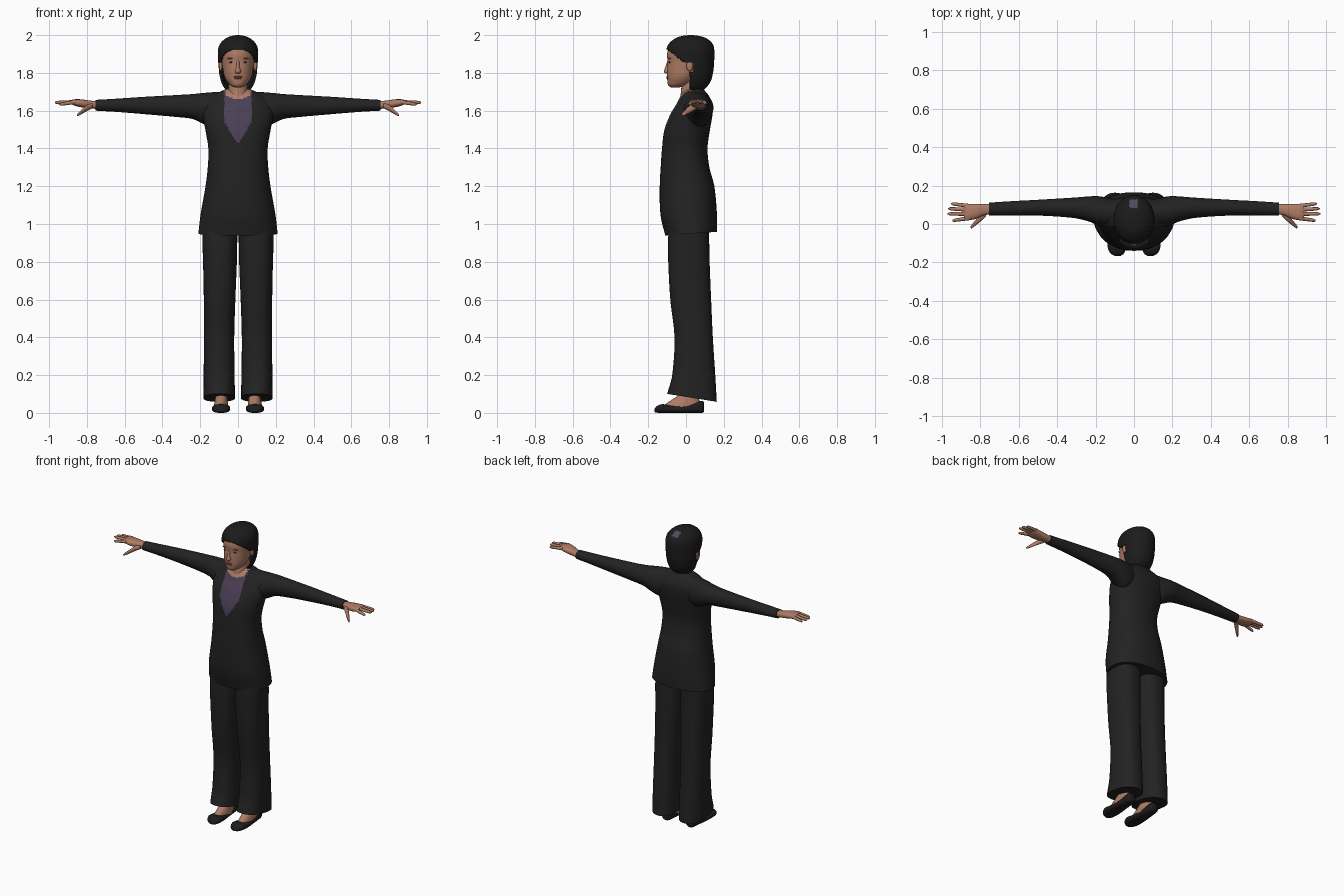
import bpy, bmesh, math
from mathutils import Vector

cube = bpy.data.objects.get("Cube")
if cube:
    bpy.data.objects.remove(cube, do_unlink=True)


def material(name, r, g, b):
    m = bpy.data.materials.new(name)
    m.use_nodes = True
    m.diffuse_color = (r, g, b, 1)
    node = next(n for n in m.node_tree.nodes if n.type == 'BSDF_PRINCIPLED')
    node.inputs["Base Color"].default_value = (r, g, b, 1)
    node.inputs["Roughness"].default_value = 0.8
    return m


CLOTH = material("black cloth", .016, .016, .016)
HAIR = material("black hair", .011, .011, .011)
SHOE = material("black leather", .012, .012, .013)
SKIN = material("skin", .42, .20, .13)
BLOUSE = material("purple blouse", .07, .05, .09)
SHEEN = material("hair sheen", .08, .07, .11)
LIPS = material("lips", .30, .10, .08)
DARK = material("eye brown", .06, .03, .02)
BROW = material("brow brown", .17, .08, .05)


def sample(keys, t):
    """Smooth interpolation of section rows (t, a0, a1, b0, b1)."""
    i = max(k for k in range(len(keys) - 1) if keys[k][0] <= t or k == 0)
    p, q = keys[i], keys[i + 1]
    h = q[0] - p[0]
    u = (t - p[0]) / h

    def slope(k, c):
        lo, hi = keys[max(k - 1, 0)], keys[min(k + 1, len(keys) - 1)]
        return (hi[c] - lo[c]) / (hi[0] - lo[0])

    return [(2*u**3 - 3*u*u + 1) * p[c] + (u**3 - 2*u*u + u) * h * slope(i, c)
            + (3*u*u - 2*u**3) * q[c] + (u**3 - u*u) * h * slope(i + 1, c)
            for c in range(1, 5)]


def loft(name, axis, keys, mats, rings=24, sides=24, power=2.0, side=1,
         rule=None, warp=None, drop=None):
    """Skin rounded sections along an axis; side=-1 builds the mirrored part."""
    bm = bmesh.new()
    loops = []
    for r in range(rings + 1):
        t = keys[0][0] + (keys[-1][0] - keys[0][0]) * r / rings
        a0, a1, b0, b1 = sample(keys, t)
        loop = []
        for s in range(sides):
            ang = 2 * math.pi * s / sides
            c, d = math.cos(ang), math.sin(ang)
            a = (a0 + a1) / 2 + (a1 - a0) / 2 * math.copysign(abs(c) ** (2 / power), c)
            b = (b0 + b1) / 2 + (b1 - b0) / 2 * math.copysign(abs(d) ** (2 / power), d)
            p = Vector({'X': (t, a, b), 'Y': (a, t, b), 'Z': (a, b, t)}[axis])
            if warp:
                p.z += warp(p)
            p.x *= side
            loop.append(bm.verts.new(p))
        loops.append(loop)
    for lo, hi in zip(loops, loops[1:]):
        for s in range(sides):
            n = (s + 1) % sides
            bm.faces.new((lo[s], lo[n], hi[n], hi[s]))
    bm.faces.new(loops[0])
    bm.faces.new(loops[-1])
    bmesh.ops.recalc_face_normals(bm, faces=bm.faces)
    if drop:
        gone = [f for f in bm.faces if drop(f.calc_center_median())]
        bmesh.ops.delete(bm, geom=gone, context='FACES')
    return finish(bm, name, mats, rule)


def finish(bm, name, mats, rule=None):
    for f in bm.faces:
        f.smooth = True
        if rule:
            f.material_index = rule(f.calc_center_median())
    me = bpy.data.meshes.new(name)
    bm.to_mesh(me)
    bm.free()
    for m in mats:
        me.materials.append(m)
    me.set_sharp_from_angle(angle=math.radians(50))
    ob = bpy.data.objects.new(name, me)
    bpy.context.collection.objects.link(ob)
    return ob


def blob(name, loc, size, mat):
    bm = bmesh.new()
    bmesh.ops.create_uvsphere(bm, u_segments=16, v_segments=10, radius=1)
    for v in bm.verts:
        v.co = Vector(loc) + Vector(c * s for c, s in zip(v.co, size))
    return finish(bm, name, [mat])


def body(rows):
    """Rows of (z, half width, front, back) become symmetric sections."""
    return [(z, -w, w, f, b) for z, w, f, b in rows]


# Jacket with blouse opening and bare neckline
def jacket_rule(c):
    if c.y > .03 or c.z < 1.43:
        return 0
    if c.z > 1.66 + 5 * c.x ** 2 and abs(c.x) < .066:
        return 2
    return 1 if c.y < 0 and abs(c.x) < min(.072, (c.z - 1.43) * .6 + .006) else 0


loft("jacket", 'Z', body([
    (.95, .21, -.11, .165), (1.05, .198, -.135, .164), (1.2, .172, -.139, .15),
    (1.3, .16, -.134, .124), (1.4, .157, -.127, .114), (1.5, .173, -.114, .127),
    (1.58, .187, -.083, .14), (1.64, .178, -.048, .139), (1.68, .135, -.028, .12),
    (1.705, .085, -.008, .1), (1.715, .06, .005, .09)]),
    [CLOTH, BLOUSE, SKIN], rings=100, sides=120, power=2.2, rule=jacket_rule,
    warp=lambda p: max(0, 1.05 - p.z) * (p.y * .7 - .03))

# Neck
loft("neck", 'Z', body([(1.64, .062, -.035, .09), (1.69, .055, -.028, .095),
                        (1.73, .05, -.025, .095), (1.8, .05, -.03, .09)]), [SKIN])

# Head with face
loft("head", 'Z', body([
    (1.722, .012, -.078, -.04), (1.731, .036, -.092, .0), (1.75, .055, -.098, .04),
    (1.78, .072, -.1, .07), (1.82, .08, -.1, .1), (1.86, .086, -.097, .11),
    (1.9, .088, -.1, .12), (1.95, .075, -.083, .11), (1.98, .04, -.04, .07)]),
    [SKIN], rings=40, sides=40)
loft("nose", 'Z', body([(1.797, .008, -.108, -.09), (1.805, .016, -.117, -.085),
                        (1.83, .009, -.11, -.085), (1.865, .007, -.099, -.085)]),
     [SKIN], rings=12, sides=16)
blob("upper_lip", (0, -.097, 1.779), (.024, .0075, .005), LIPS)
blob("lower_lip", (0, -.097, 1.771), (.02, .0075, .005), LIPS)
for s, label in ((1, "left"), (-1, "right")):
    blob(label + "_eye", (s * .034, -.086, 1.856), (.014, .005, .004), DARK)
    blob(label + "_brow", (s * .036, -.087, 1.876), (.02, .006, .003), BROW)
    blob(label + "_ear", (s * .092, .02, 1.838), (.01, .018, .03), SKIN)


# Hair shell, open around the face and ears
def face_opening(c):
    if c.z > 1.925:
        return False
    if c.z > 1.855:
        return c.y < -.1 + (1.925 - c.z) * 1.3
    return c.y < (.042 if c.z > 1.8 else .02)


hair = loft("hair", 'Z', body([
    (1.7, .045, -.01, .08), (1.715, .068, -.03, .1), (1.75, .088, -.07, .128),
    (1.8, .1, -.09, .143), (1.86, .105, -.1, .149), (1.92, .106, -.104, .15),
    (1.955, .094, -.09, .14), (1.982, .066, -.058, .11), (1.995, .036, -.025, .075),
    (2.0, .008, .015, .035)]),
    [HAIR, SHEEN], rings=80, sides=96, drop=face_opening,
    rule=lambda c: int(abs(c.x + .002) < .022 and .085 < c.y < .128 and c.z > 1.945))
shell = hair.modifiers.new("thickness", 'SOLIDIFY')
shell.thickness = .014
shell.offset = -1

for s, label in ((1, "left"), (-1, "right")):
    # Sleeve
    loft(label + "_sleeve", 'X', [
        (.07, .0, .12, 1.56, 1.7), (.13, -.015, .135, 1.51, 1.698),
        (.19, -.005, .145, 1.533, 1.693), (.24, .015, .143, 1.556, 1.688),
        (.32, .032, .137, 1.566, 1.683), (.5, .044, .126, 1.582, 1.673),
        (.65, .045, .118, 1.594, 1.663), (.755, .045, .111, 1.6, 1.657)],
        [CLOTH], rings=36, sides=32, side=s)

    # Hand: palm, fingers and thumb
    loft(label + "_palm", 'X', [
        (.73, .053, .103, 1.608, 1.65), (.78, .045, .104, 1.612, 1.653),
        (.83, .025, .105, 1.618, 1.66), (.87, .02, .104, 1.628, 1.66),
        (.885, .026, .1, 1.636, 1.655)], [SKIN], side=s, power=2.4)
    for finger, y, tip, tip_y, tip_z in (
            ("little", .094, .952, .106, 1.638), ("ring", .074, .967, .08, 1.642),
            ("middle", .052, .97, .053, 1.643), ("index", .03, .945, .018, 1.633)):
        rows = []
        for u, r in ((0, .011), (.5, .0095), (.9, .008), (1, .003)):
            cy, cz = y + (tip_y - y) * u, 1.646 + (tip_z - 1.646) * u
            rows.append((.86 + (tip - .86) * u, cy - r, cy + r, cz - r, cz + r))
        loft(f"{label}_{finger}_finger", 'X', rows, [SKIN], 12, 12, side=s)
    loft(label + "_thumb", 'X', [
        (.77, .04, .075, 1.612, 1.64), (.8, .012, .05, 1.597, 1.63),
        (.83, -.012, .014, 1.58, 1.604), (.848, -.024, -.008, 1.572, 1.586),
        (.852, -.021, -.015, 1.573, 1.579)], [SKIN], 14, 14, side=s)

    # Trouser leg with a hem lower at the back
    loft(label + "_trouser_leg", 'Z', [
        (.08, .016, .183, -.1, .163), (.2, .018, .182, -.073, .155),
        (.4, .02, .18, -.061, .142), (.6, .014, .181, -.083, .133),
        (.8, .006, .185, -.094, .125), (.9, .004, .188, -.095, .123),
        (1.02, .002, .185, -.09, .12)], [CLOTH], rings=36, sides=40, power=2.4,
        side=s, warp=lambda p: -.16 * (p.y - .03) * max(0, 1 - (p.z - .08) / .12))

    # Foot and slip-on shoe
    loft(label + "_foot", 'Z', [
        (.02, .05, .128, -.125, .08), (.045, .053, .126, -.11, .078),
        (.07, .056, .122, -.075, .07), (.1, .058, .118, -.035, .066),
        (.2, .058, .118, -.015, .068)], [SKIN], side=s)
    loft(label + "_shoe", 'Y', [
        (-.166, .07, .1, .004, .022), (-.155, .053, .121, .001, .036),
        (-.125, .042, .136, .0, .046), (-.08, .043, .137, .0, .04),
        (-.02, .05, .132, .0, .04), (.05, .055, .126, .0, .055),
        (.085, .06, .121, .0, .064), (.096, .072, .108, .006, .055)],
        [SHOE], rings=30, sides=28, power=2.6, side=s)
